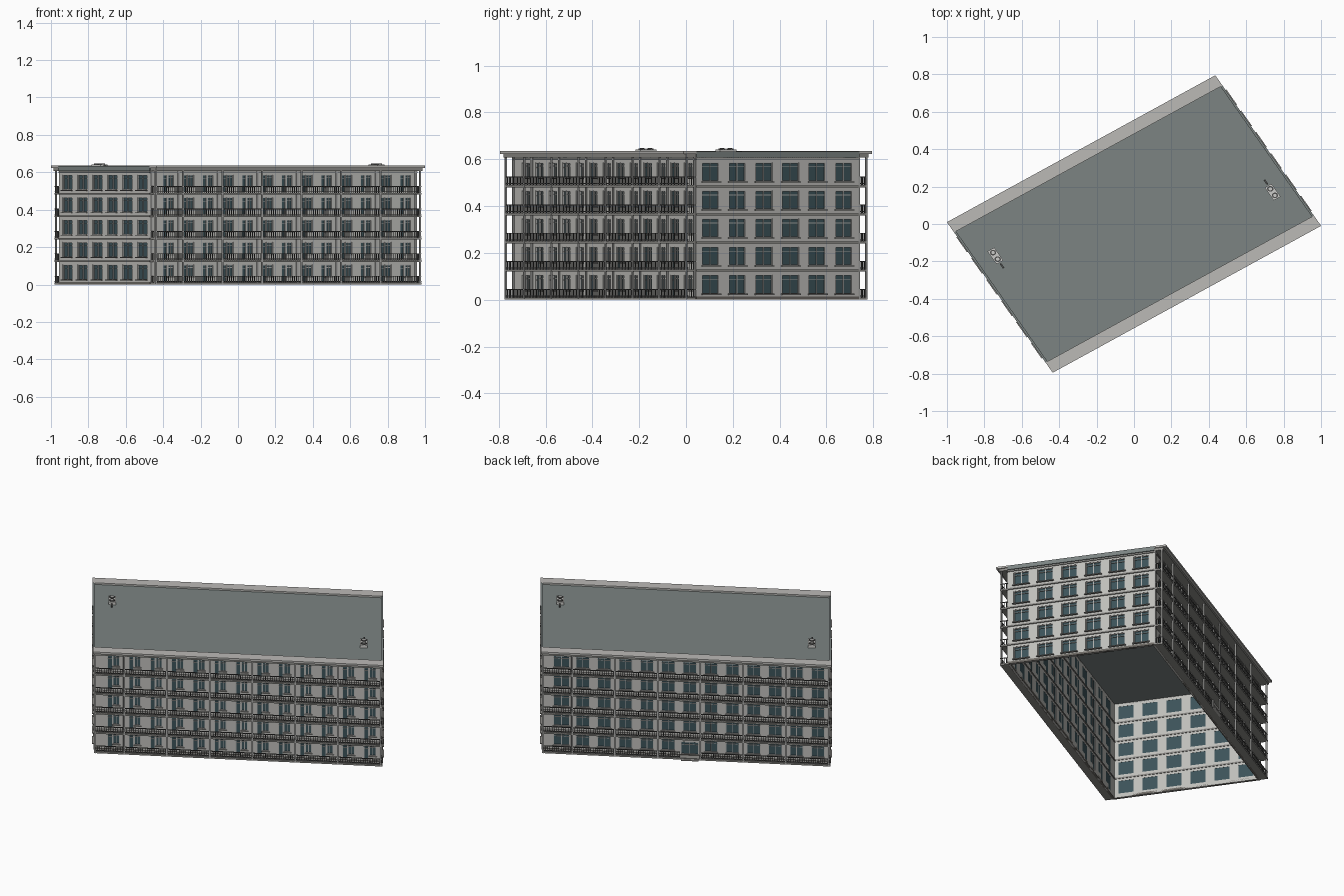
import bpy, bmesh
from mathutils import Matrix

cube = bpy.data.objects.get("Cube")
if cube:
    bpy.data.objects.remove(cube, do_unlink=True)


def material(name, r, g, b):
    m = bpy.data.materials.new(name)
    m.use_nodes = True
    m.diffuse_color = (r, g, b, 1)
    m.node_tree.nodes["Principled BSDF"].inputs["Base Color"].default_value = (r, g, b, 1)
    return m


WALL = material("pale plaster", 0.52, 0.515, 0.49)
EAVE = material("light concrete", 0.50, 0.49, 0.47)
ROOF = material("grey roofing", 0.20, 0.23, 0.225)
GLASS = material("dark teal glass", 0.045, 0.085, 0.10)
FRAME = material("window frame grey", 0.42, 0.42, 0.41)
TRIM = material("band grey", 0.27, 0.265, 0.25)
PLINTH = material("plinth brown grey", 0.15, 0.14, 0.125)
METAL = material("dark metal", 0.08, 0.08, 0.078)
VENT = material("vent white", 0.6, 0.6, 0.58)

# The plan is a slightly skewed block: a runs along it, b across it
PLAN = Matrix(((0.877, -0.575, 0, 0), (0.480, 0.818, 0, 0), (0, 0, 1, 0), (0, 0, 0, 1)))
HALF_A, HALF_B = 0.812, 0.425
EAVE_A, EAVE_B = 0.818, 0.492
FLOORS, STOREY = 5, 0.12
BAY, BAYS, SHIFT = 0.1204, 13, 0.02
WALL_TOP = 0.61
DEPTH = 0.045


class Part:
    """Collects boxes and cylinders, then becomes one object."""

    def __init__(self, name, mat, matrix):
        self.name, self.mat, self.matrix = name, mat, matrix
        self.bm = bmesh.new()

    def box(self, x0, x1, y0, y1, z0, z1):
        m = Matrix.Translation(((x0 + x1) / 2, (y0 + y1) / 2, (z0 + z1) / 2))
        m = m @ Matrix.Diagonal((x1 - x0, y1 - y0, z1 - z0, 1))
        bmesh.ops.create_cube(self.bm, size=1, matrix=m)

    def disc(self, x, y, z0, z1, radius):
        bmesh.ops.create_cone(self.bm, cap_ends=True, segments=16, radius1=radius, radius2=radius,
                              depth=z1 - z0, matrix=Matrix.Translation((x, y, (z0 + z1) / 2)))

    def finish(self):
        bmesh.ops.transform(self.bm, matrix=self.matrix, verts=self.bm.verts)
        bmesh.ops.recalc_face_normals(self.bm, faces=self.bm.faces)
        mesh = bpy.data.meshes.new(self.name)
        self.bm.to_mesh(mesh)
        self.bm.free()
        mesh.materials.append(self.mat)
        bpy.context.collection.objects.link(bpy.data.objects.new(self.name, mesh))


def side_matrix(side):
    """Facade frame: s to the viewer's right, d outward, z up."""
    s, d = {"front": ((1, 0), (0, -1)), "back": ((-1, 0), (0, 1)),
            "left": ((0, 1), (1, 0)), "right": ((0, -1), (-1, 0))}[side]
    ox, oy = d[0] * HALF_A, d[1] * HALF_B
    return PLAN @ Matrix(((s[0], d[0], 0, ox), (s[1], d[1], 0, oy), (0, 0, 1, 0), (0, 0, 0, 1)))


def openings(side, floor):
    """Window and door openings as (s0, s1, z0, z1) within one storey."""
    result = []
    if side in ("left", "right"):
        for i in range(6):
            c = (i - 2.5) * 0.139
            result.append((c - 0.044, c + 0.044, 0.026, 0.106))
        return result
    for i in range(BAYS):
        c = SHIFT + (i - BAYS // 2) * BAY
        if side == "front":
            result.append((c - 0.034, c - 0.006, 0.014, 0.106))
            result.append((c - 0.003, c + 0.034, 0.040, 0.106))
        elif i == BAYS // 2 and floor == 0:
            result.append((c - 0.05, c + 0.05, 0.012, 0.09))
        else:
            w = 0.045 if i == 0 else 0.038
            result.append((c - w, c + w, 0.032, 0.104))
    return result


def build_facade(side):
    m = side_matrix(side)
    long_side = side in ("front", "back")
    half = HALF_A if long_side else HALF_B
    wall = Part(side + "_wall", WALL, m)
    glass = Part(side + "_window_glass", GLASS, m)
    frames = Part(side + "_window_frames", FRAME, m)
    sills = Part(side + "_window_sills", TRIM, m)
    bands = Part(side + "_floor_bands", TRIM, m)
    plinth = Part(side + "_plinth", PLINTH, m)
    plinth.box(-half, half, -0.012, 0.004, 0, 0.014)

    for f in range(FLOORS):
        base = f * STOREY
        top = base + STOREY if f < FLOORS - 1 else WALL_TOP
        edge = -half
        # Wall piers, with the pieces above and below each opening
        for s0, s1, z0, z1 in openings(side, f):
            z0, z1 = z0 + base, z1 + base
            wall.box(edge, s0, -0.012, 0, base, top)
            wall.box(s0, s1, -0.012, 0, base, z0)
            wall.box(s0, s1, -0.012, 0, z1, top)
            edge = s1
            # Glass with border, mullion and transom
            glass.box(s0, s1, -0.011, -0.008, z0, z1)
            t = 0.0035
            for a, b in ((s0, s0 + t), (s1 - t, s1)):
                frames.box(a, b, -0.008, -0.002, z0, z1)
            for a, b in ((z0, z0 + t), (z1 - t, z1)):
                frames.box(s0, s1, -0.008, -0.002, a, b)
            if s1 - s0 > 0.03:
                c = (s0 + s1) / 2
                frames.box(c - t / 2, c + t / 2, -0.008, -0.003, z0, z1)
            zt = z0 + (z1 - z0) * 0.75
            frames.box(s0, s1, -0.008, -0.003, zt, zt + 0.003)
            if z0 - base > 0.02:
                out = 0.005 if long_side else 0.011
                sills.box(s0 - 0.005, s1 + 0.005, -0.002, out, z0 - 0.005, z0)
        wall.box(edge, half, -0.012, 0, base, top)
        if f:
            bands.box(-half, half, -0.015, 0.006, base, base + 0.009)
    bands.box(-half, half, -0.012, 0.005, 0.596, 0.604)
    for part in (wall, glass, frames, sills, bands, plinth):
        part.finish()


def build_balconies(side):
    m = side_matrix(side)
    slabs = Part(side + "_balcony_slabs", TRIM, m)
    rails = Part(side + "_balcony_rails", METAL, m)
    posts = Part(side + "_balcony_posts", FRAME, m)
    first = SHIFT - (BAYS // 2 - 0.5) * BAY
    stops = [-HALF_A + 0.004] + [first + 2 * BAY * k for k in range(7)]
    for s in stops:
        posts.box(s - 0.004, s + 0.004, DEPTH - 0.007, DEPTH + 0.001, 0, WALL_TOP)
        posts.box(s - 0.005, s + 0.005, 0, 0.006, 0, WALL_TOP)
    entrance = SHIFT if side == "back" else None
    for f in range(FLOORS):
        z = f * STOREY
        slabs.box(-HALF_A, HALF_A, 0, DEPTH, z, z + 0.010)
        z += 0.010
        # Top rail, bottom rail and upright bars
        for k in range(126):
            s = -HALF_A + 0.006 + k * 0.0128
            if f == 0 and entrance is not None and abs(s - entrance) < 0.055:
                continue
            rails.box(s - 0.0015, s + 0.0015, DEPTH - 0.005, DEPTH - 0.002, z, z + 0.034)
        gaps = [(-HALF_A, HALF_A)]
        if f == 0 and entrance is not None:
            gaps = [(-HALF_A, entrance - 0.055), (entrance + 0.055, HALF_A)]
        for a, b in gaps:
            for h in (0.004, 0.032):
                rails.box(a, b, DEPTH - 0.006, DEPTH - 0.001, z + h, z + h + 0.004)
        for e in (-HALF_A + 0.002, HALF_A - 0.002):
            rails.box(e - 0.002, e + 0.002, 0, DEPTH, z + 0.032, z + 0.036)
            for k in range(3):
                d = 0.008 + k * 0.012
                rails.box(e - 0.0015, e + 0.0015, d, d + 0.003, z, z + 0.034)
    for part in (slabs, rails, posts):
        part.finish()


for side in ("front", "back", "left", "right"):
    build_facade(side)
for side in ("front", "back"):
    build_balconies(side)

# Entrance step at the back
step = Part("entrance_step", EAVE, side_matrix("back"))
step.box(SHIFT - 0.05, SHIFT + 0.05, DEPTH, DEPTH + 0.015, 0, 0.006)
step.finish()

# Roof deck, eaves along the long sides and thin end parapets
deck = Part("roof_deck", ROOF, PLAN)
deck.box(-HALF_A, HALF_A, -HALF_B, HALF_B, 0.606, 0.625)
deck.finish()
eaves = Part("eaves", EAVE, PLAN)
soffits = Part("eave_soffits", TRIM, PLAN)
parapets = Part("end_parapets", ROOF, PLAN)
for sg in (-1, 1):
    b0, b1 = sorted((sg * HALF_B, sg * EAVE_B))
    eaves.box(-EAVE_A, EAVE_A, b0, b1, 0.623, 0.635)
    b0, b1 = sorted((sg * HALF_B, sg * (EAVE_B - 0.015)))
    soffits.box(-HALF_A, HALF_A, b0, b1, 0.608, 0.623)
    a0, a1 = sorted((sg * (EAVE_A - 0.012), sg * EAVE_A))
    parapets.box(a0, a1, -HALF_B, HALF_B, 0.608, 0.634)
for part in (eaves, soffits, parapets):
    part.finish()

# Rooftop fan units, one near each end
for sg, label in ((1, "left"), (-1, "right")):
    m = PLAN @ Matrix.Diagonal((sg, sg, 1, 1))
    unit = Part(label + "_roof_vent", VENT, m)
    unit.box(0.688, 0.730, -0.250, -0.165, 0.625, 0.642)
    fans = Part(label + "_vent_fans", METAL, m)
    caps = Part(label + "_vent_caps", VENT, m)
    for b in (-0.229, -0.186):
        fans.disc(0.709, b, 0.642, 0.646, 0.016)
        caps.disc(0.709, b, 0.646, 0.648, 0.009)
    fans.box(0.706, 0.715, -0.158, -0.128, 0.625, 0.636)
    for part in (unit, fans, caps):
        part.finish()
